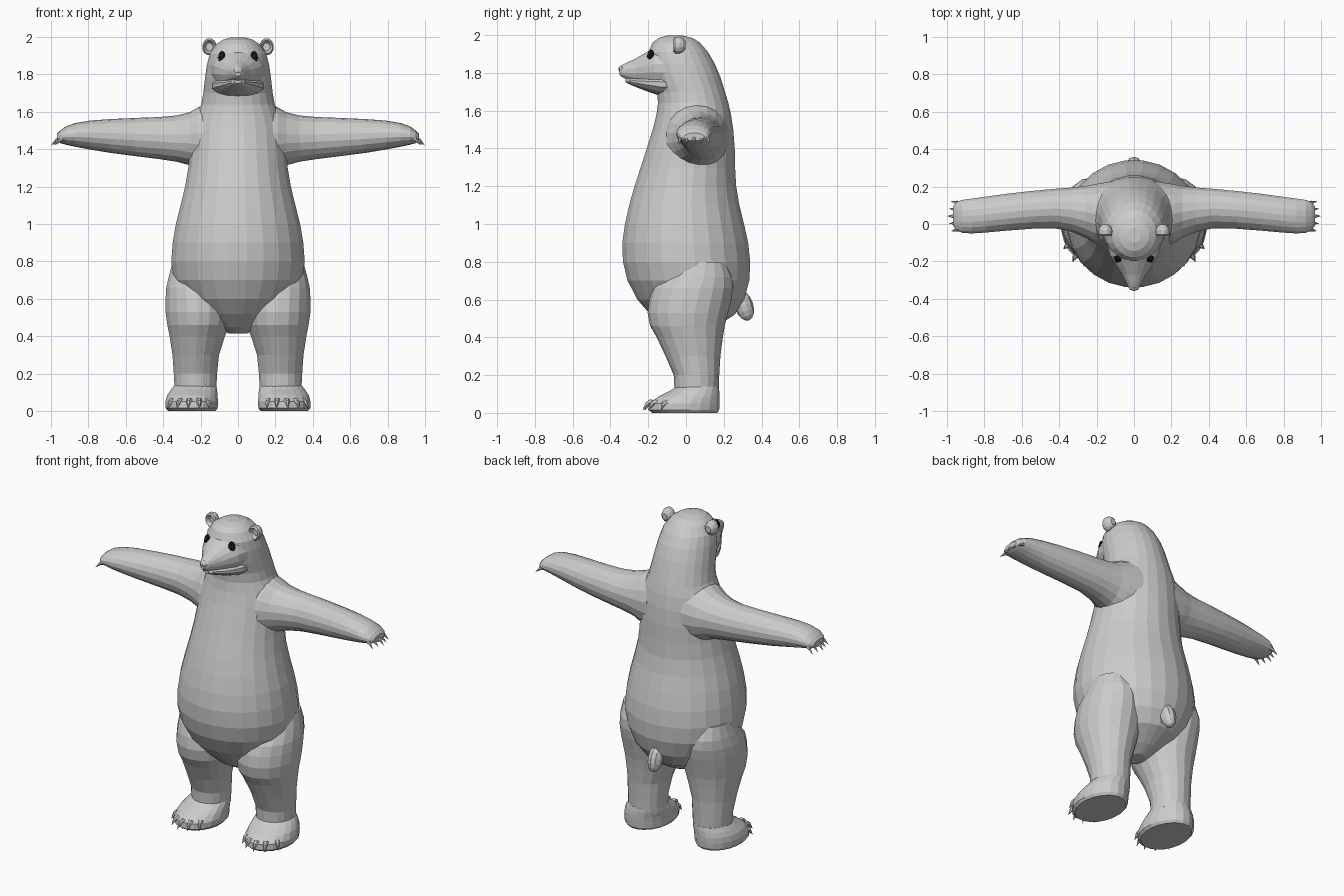
import bpy, bmesh, math
from mathutils import Vector, Matrix


def material(name, r, g, b):
    m = bpy.data.materials.new(name)
    m.diffuse_color = (r, g, b, 1)
    return m


FUR = material("pale grey fur", 0.6, 0.6, 0.6)
BLACK = material("eye black", 0.006, 0.006, 0.004)
OLIVE = material("eye olive", 0.07, 0.065, 0.01)


def finish(name, bm, mat=FUR):
    bmesh.ops.recalc_face_normals(bm, faces=bm.faces)
    me = bpy.data.meshes.new(name)
    bm.to_mesh(me)
    bm.free()
    me.materials.append(mat)
    ob = bpy.data.objects.new(name, me)
    bpy.context.collection.objects.link(ob)
    return ob


def loft(name, axis, rings, n=20, side=1):
    """Skin oval rings (t, a0, a1, b0, b1) stacked along an axis;
    a and b are the limits on the two remaining axes in x, y, z order."""
    bm = bmesh.new()
    loops = []
    for t, a0, a1, b0, b1 in rings:
        loop = []
        for i in range(n):
            w = 2 * math.pi * (i + 0.5) / n
            p = [(a0 + a1) / 2 + (a1 - a0) / 2 * math.cos(w),
                 (b0 + b1) / 2 + (b1 - b0) / 2 * math.sin(w)]
            p.insert("xyz".index(axis), t)
            loop.append(bm.verts.new((p[0] * side, p[1], p[2])))
        loops.append(loop)
    for lo, hi in zip(loops, loops[1:]):
        for i in range(n):
            j = (i + 1) % n
            bm.faces.new((lo[i], lo[j], hi[j], hi[i]))
    bm.faces.new(loops[0])
    bm.faces.new(loops[-1])
    return finish(name, bm)


def ball(name, loc, size, mat=FUR, tilt=0, turn=0, seg=12):
    bm = bmesh.new()
    m = (Matrix.Translation(loc) @ Matrix.Rotation(turn, 4, "Z")
         @ Matrix.Rotation(tilt, 4, "X") @ Matrix.Diagonal((*size, 1)))
    bmesh.ops.create_uvsphere(bm, u_segments=seg, v_segments=8, radius=1, matrix=m)
    return finish(name, bm, mat)


def claws(name, pairs, radius):
    """Bent tapering claws, each from a root to a tip with a raised knuckle."""
    bm = bmesh.new()
    for root, tip in pairs:
        root, tip = Vector(root), Vector(tip)
        mid = (root + tip) / 2 + Vector((0, 0, radius * 0.7))
        d = (tip - root).normalized()
        u = d.cross(Vector((0, 0, 1))).normalized()
        v = d.cross(u)
        rows = [[bm.verts.new(c + r * (u * math.cos(k * math.pi / 3) + v * math.sin(k * math.pi / 3)))
                 for k in range(6)] for c, r in ((root, radius), (mid, radius * 0.75))]
        end = bm.verts.new(tip)
        bm.faces.new(rows[0])
        for k in range(6):
            j = (k + 1) % 6
            bm.faces.new((rows[0][k], rows[0][j], rows[1][j], rows[1][k]))
            bm.faces.new((rows[1][k], rows[1][j], end))
    return finish(name, bm)


# Torso, neck and skull in one skin: z, half width, front y, back y
torso = [(.415, .05, -.05, .08), (.45, .12, -.11, .15), (.52, .21, -.19, .26), (.6, .29, -.26, .31),
         (.7, .345, -.312, .338), (.8, .36, -.337, .343), (.9, .352, -.34, .332), (1.0, .335, -.326, .31),
         (1.1, .31, -.303, .285), (1.2, .285, -.275, .268), (1.3, .268, -.242, .262), (1.4, .258, -.21, .26),
         (1.5, .248, -.178, .252), (1.58, .225, -.158, .24), (1.64, .198, -.15, .226), (1.7, .187, -.155, .208),
         (1.78, .178, -.185, .183), (1.85, .168, -.2, .153), (1.91, .153, -.2, .118), (1.96, .118, -.178, .075),
         (1.985, .08, -.145, .035), (1.998, .035, -.1, -.02)]
loft("body", "z", [(z, -w, w, f, b) for z, w, f, b in torso], 24)

# Muzzle, lower jaw and nose: y, half width, bottom z, top z
muzzle = [(-.1, .15, 1.7, 1.95), (-.17, .13, 1.715, 1.935), (-.22, .1, 1.73, 1.905), (-.27, .066, 1.745, 1.875),
          (-.315, .042, 1.765, 1.855), (-.34, .03, 1.778, 1.842), (-.353, .016, 1.79, 1.828)]
loft("muzzle", "y", [(y, -w, w, b, t) for y, w, b, t in muzzle], 16)
jaw = [(-.05, .15, 1.67, 1.8), (-.14, .135, 1.68, 1.8), (-.2, .108, 1.7, 1.79),
       (-.26, .07, 1.723, 1.78), (-.305, .036, 1.742, 1.778), (-.32, .018, 1.752, 1.772)]
loft("lower_jaw", "y", [(y, -w, w, b, t) for y, w, b, t in jaw], 14)
ball("nose", (0, -.338, 1.82), (.03, .02, .02), seg=8)

# Tail
ball("tail", (0, .305, .57), (.045, .05, .085), tilt=math.radians(20), seg=10)

arm = [(.12, -.12, .23, 1.26, 1.66), (.21, -.105, .215, 1.285, 1.625), (.26, -.075, .205, 1.315, 1.597),
       (.33, -.045, .197, 1.333, 1.58), (.42, -.025, .19, 1.347, 1.572), (.55, -.027, .178, 1.363, 1.567),
       (.68, -.037, .163, 1.38, 1.561), (.79, -.047, .148, 1.398, 1.553), (.87, -.052, .137, 1.413, 1.54),
       (.92, -.048, .13, 1.424, 1.522), (.95, -.035, .118, 1.432, 1.5), (.967, -.01, .095, 1.44, 1.482)]
leg = [(.1, .115, .34, -.06, .172), (.2, .11, .345, -.065, .176), (.3, .1, .352, -.108, .182),
       (.4, .067, .368, -.155, .195), (.46, .045, .38, -.19, .205), (.53, .035, .39, -.203, .222),
       (.6, .04, .39, -.195, .24), (.66, .06, .386, -.175, .25), (.72, .1, .372, -.12, .245),
       (.8, .15, .35, -.04, .21)]
foot = [(0, .12, .375, -.18, .168), (.015, .107, .388, -.2, .178), (.05, .105, .39, -.197, .18),
        (.085, .108, .38, -.15, .18), (.115, .11, .36, -.09, .178), (.14, .115, .34, -.05, .174)]
ear = [(.012, .02), (0, .036), (-.02, .046), (-.042, .045), (-.05, .037), (-.042, .03), (-.025, .022)]

for s, label in ((1, "left"), (-1, "right")):
    # Limbs
    loft(label + "_arm", "x", arm, 18, s)
    loft(label + "_leg", "z", leg, 18, s)
    loft(label + "_foot", "z", foot, 20, s)

    # Hand claws fan out from the paw edge
    claws(label + "_hand_claws",
          [((s * (.94 - .012 * abs(k)), .042 + k * .033, 1.462),
            (s * (1.0 - .01 * abs(k)), .042 + k * .04, 1.42)) for k in range(-2, 3)], .013)

    # Toe claws follow the front arc of the foot, turned outward
    toes = []
    for deg in (-132, -108, -84, -60, -34):
        a = math.radians(deg)
        c, d = math.cos(a), math.sin(a)
        toes.append(((s * (.247 + .12 * c), -.01 + .17 * d, .06),
                     (s * (.252 + .152 * c), -.01 + .222 * d, .012)))
    claws(label + "_toe_claws", toes, .017)

    # Cupped ear
    loft(label + "_ear", "y", [(y - .015, .153 - r * .85, .153 + r * .85, 1.947 - r, 1.947 + r)
                               for y, r in ear], 12, s)

    # Eye with an olive iris ring and dark pupil
    turn = s * math.radians(28)
    out = Vector((s * math.sin(turn * s), -math.cos(turn), 0))
    eye = Vector((s * .086, -.186, 1.89))
    ball(label + "_eye", eye, (.021, .017, .034), BLACK, turn=turn)
    ball(label + "_iris", eye + out * .007, (.012, .013, .02), OLIVE, turn=turn, seg=10)
    ball(label + "_pupil", eye + out * .012, (.007, .011, .013), BLACK, turn=turn, seg=8)
